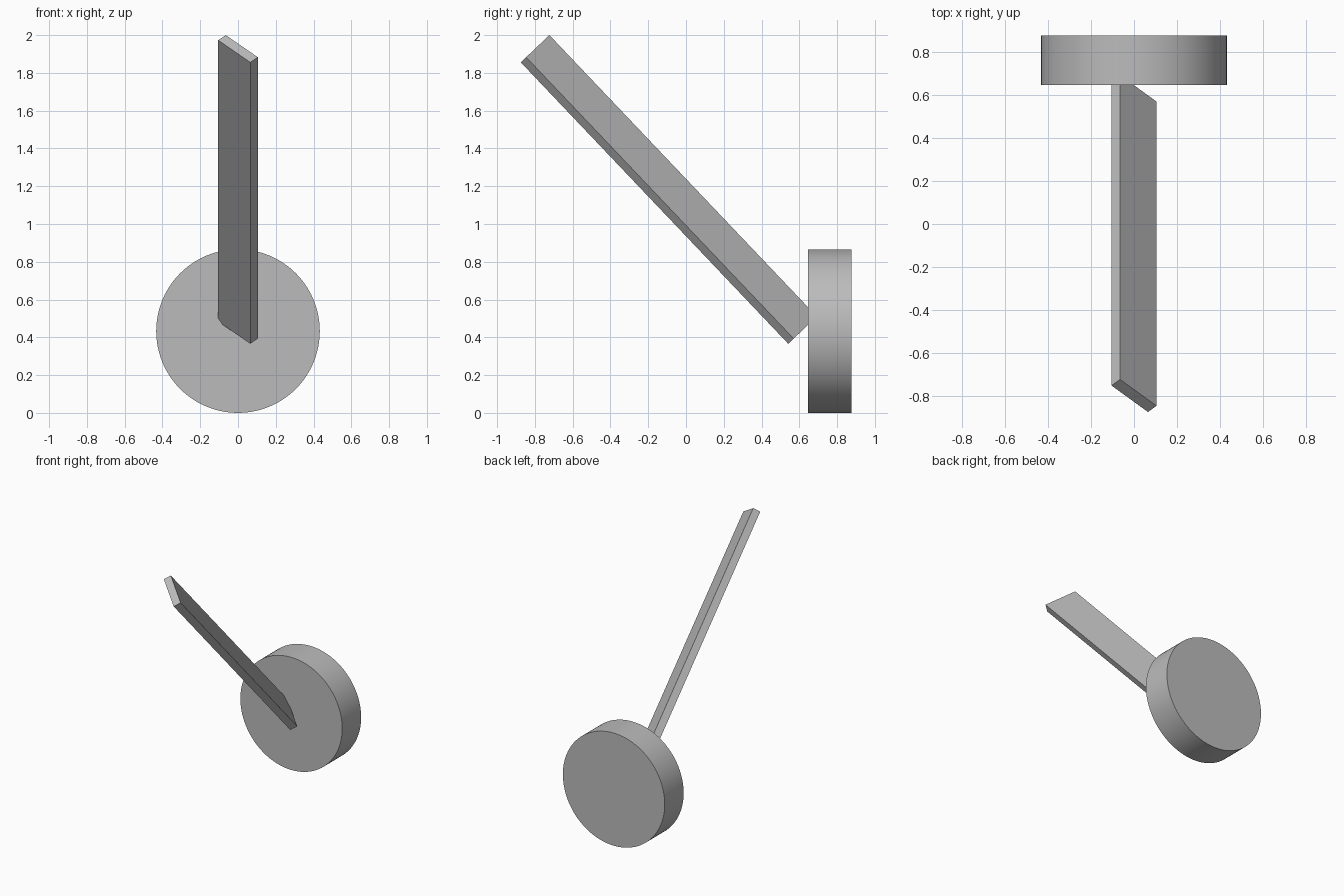
import bpy
from math import radians, pi
from mathutils import Matrix, Vector

cube = bpy.data.objects.get("Cube")
if cube:
    bpy.data.objects.remove(cube, do_unlink=True)

grey = bpy.data.materials.new("plain grey")
grey.use_nodes = True
color = (0.5, 0.5, 0.5, 1)
grey.diffuse_color = color
grey.node_tree.nodes["Principled BSDF"].inputs["Base Color"].default_value = color


def finish(name):
    obj = bpy.context.object
    obj.name = name
    obj.data.materials.append(grey)
    return obj


# Round disc, standing upright with its axis front to back
bpy.ops.mesh.primitive_cylinder_add(vertices=96, radius=0.433, depth=0.23,
                                    location=(0, 0.762, 0.433), rotation=(pi / 2, 0, 0))
finish("disc")
bpy.ops.object.shade_smooth_by_angle(angle=radians(30))

# Flat bar, slanting from the disc up to the front and twisted about its length
top, bottom = Vector((0, -0.799, 1.928)), Vector((0, 0.617, 0.438))
axis = top - bottom
bpy.ops.mesh.primitive_cube_add(size=1)
bar = finish("slanted_bar")
bar.data.transform(Matrix.Diagonal((0.24, 0.056, axis.length, 1)))
slant = Vector((0, 0, 1)).rotation_difference(axis).to_matrix().to_4x4()
twist = Matrix.Rotation(radians(-45), 4, "Z")
bar.matrix_world = Matrix.Translation((top + bottom) / 2) @ slant @ twist
